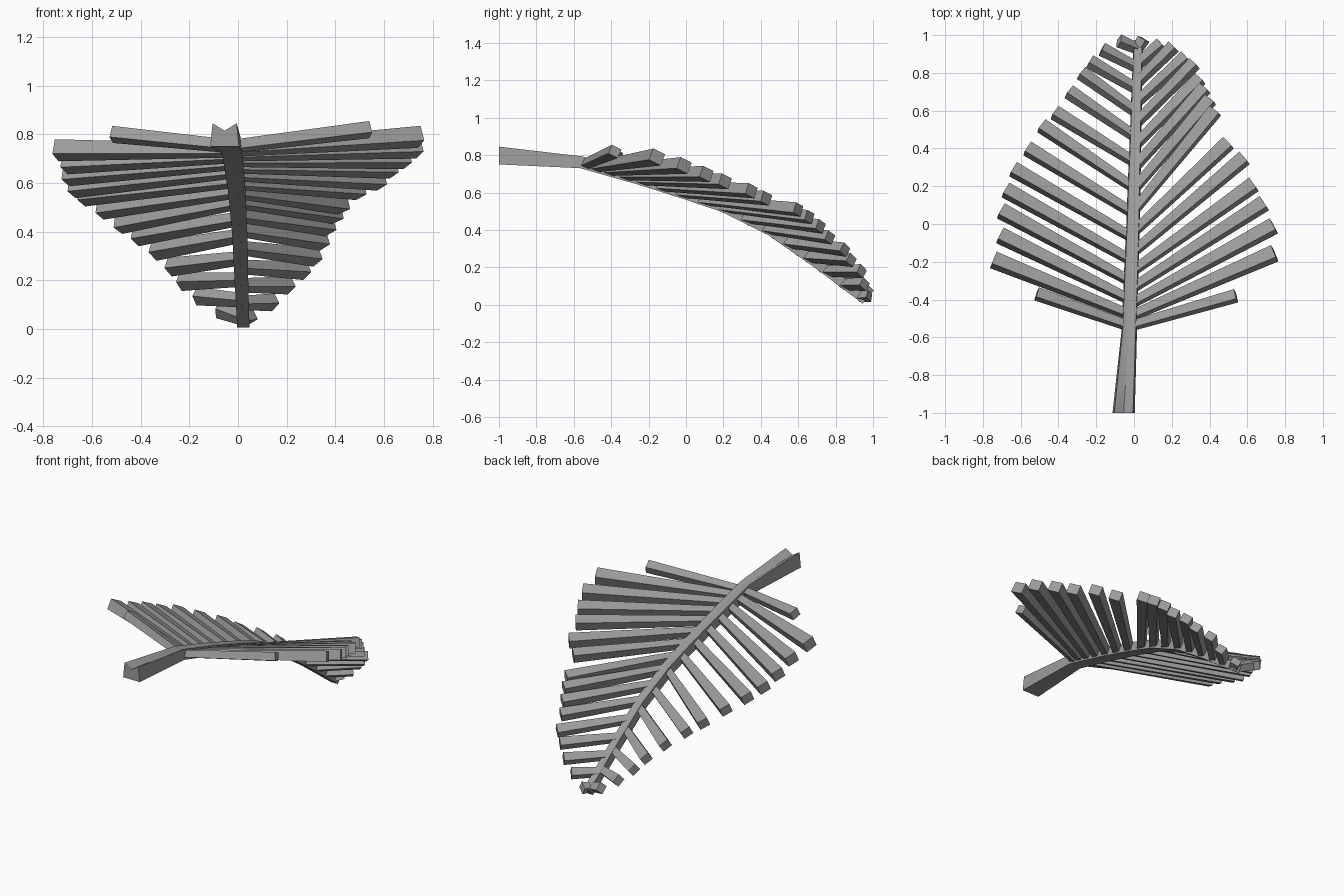
import bpy
import bmesh
from mathutils import Vector

if "Cube" in bpy.data.objects:
    bpy.data.objects.remove(bpy.data.objects["Cube"])

# Midrib stations: x, y, z, width, height, notch depth
RIB = [
    (-0.055, -1.00, 0.798, 0.118, 0.095, 0.030),
    (-0.025, -0.56, 0.762, 0.082, 0.064, 0.010),
    (-0.014, -0.25, 0.672, 0.078, 0.060, 0.004),
    (-0.005, 0.00, 0.592, 0.072, 0.058, 0.004),
    (0.000, 0.20, 0.523, 0.068, 0.056, 0.004),
    (0.008, 0.45, 0.398, 0.062, 0.054, 0.004),
    (0.014, 0.70, 0.222, 0.056, 0.052, 0.004),
    (0.022, 0.96, 0.026, 0.050, 0.050, 0.006),
]

# Leaflet tip centres from stem to point
RIGHT = [
    (.54, -.38, .82), (.745, -.155, .79), (.74, -.01, .745), (.69, .11, .70),
    (.635, .21, .66), (.585, .35, .61), (.50, .43, .57), (.43, .60, .51),
    (.405, .66, .47), (.375, .72, .42), (.35, .77, .36), (.32, .85, .295),
    (.275, .885, .24), (.21, .94, .18), (.145, .955, .11), (.05, .98, .05),
]
LEFT = [
    (-.515, -.37, .80), (-.745, -.19, .735), (-.71, -.06, .68), (-.705, .07, .63),
    (-.68, .18, .58), (-.64, .29, .545), (-.565, .40, .49), (-.49, .52, .43),
    (-.42, .59, .38), (-.345, .70, .32), (-.28, .80, .255), (-.235, .86, .195),
    (-.17, .925, .135), (-.08, .97, .08),
]
ROLL = 0.2  # backward lean of the leaflet tops

grey = bpy.data.materials.new("leaf_grey")
grey.diffuse_color = (0.33, 0.33, 0.33, 1)
grey.use_nodes = True
grey.node_tree.nodes["Principled BSDF"].inputs["Base Color"].default_value = grey.diffuse_color


def rib_at(y):
    """Point on the midrib and its upward normal at a given y."""
    for a, b in zip(RIB, RIB[1:]):
        if y <= b[1]:
            break
    p, q = Vector(a[:3]), Vector(b[:3])
    t = (q - p).normalized()
    return p.lerp(q, (y - a[1]) / (b[1] - a[1])), Vector((1, 0, 0)).cross(t).normalized()


def loft(name, rings):
    """Closed solid through matching cross-sections."""
    n = len(rings[0])
    verts = [v for r in rings for v in r]
    faces = [tuple(range(n)), tuple(range(len(verts) - n, len(verts)))]
    for k in range(len(rings) - 1):
        for i in range(n):
            j = (i + 1) % n
            faces.append((k * n + i, k * n + j, (k + 1) * n + j, (k + 1) * n + i))
    mesh = bpy.data.meshes.new(name)
    mesh.from_pydata(verts, [], faces)
    mesh.materials.append(grey)
    bm = bmesh.new()
    bm.from_mesh(mesh)
    bmesh.ops.recalc_face_normals(bm, faces=bm.faces)
    bm.to_mesh(mesh)
    bm.free()
    ob = bpy.data.objects.new(name, mesh)
    bpy.context.collection.objects.link(ob)
    return ob


def ring(c, side, up, w, h):
    return [c + side * sx * w / 2 + up * sz * h / 2
            for sx, sz in ((-1, -1), (-1, 1), (1, 1), (1, -1))]


# Midrib and stalk: notched section swept along the arch
rings = []
for i, (x, y, z, w, h, notch) in enumerate(RIB):
    up = Vector((0, 0, 1)) if i == 0 else (rib_at(y - .01)[1] + rib_at(y + .01)[1]).normalized()
    c, s = Vector((x, y, z)), Vector((1, 0, 0))
    rings.append([c - s * w / 2 - up * h / 2, c - s * w * .42 + up * h / 2,
                  c + up * (h / 2 - notch), c + s * w * .42 + up * h / 2,
                  c + s * w / 2 - up * h / 2])
rib = loft("midrib", rings)
bpy.context.view_layer.objects.active = rib
rib.select_set(True)
bpy.ops.object.shade_smooth_by_angle(angle=0.5)

# Leaflets: tapered bars widening toward square-cut tips
for name, tips in (("right_leaflet", RIGHT), ("left_leaflet", LEFT)):
    for i, tip in enumerate(tips):
        t = i / (len(tips) - 1)
        along = t + .76 * t * (1 - t) * (t - .75)  # closer together near the stem
        base, normal = rib_at(-.54 + 1.47 * along)
        base -= normal * .006
        tip = Vector(tip)
        d = (tip - base).normalized()
        lean = (normal + Vector((0, ROLL, 0))).normalized()
        side = d.cross(lean).normalized()
        up = side.cross(d)
        size = (.82 if i == 0 else 1.08) - .3 * t
        loft(f"{name}_{i + 1}", [ring(base, side, up, .042, .042),
                                 ring(tip, side, up, .070 * size, .062 * size)])
